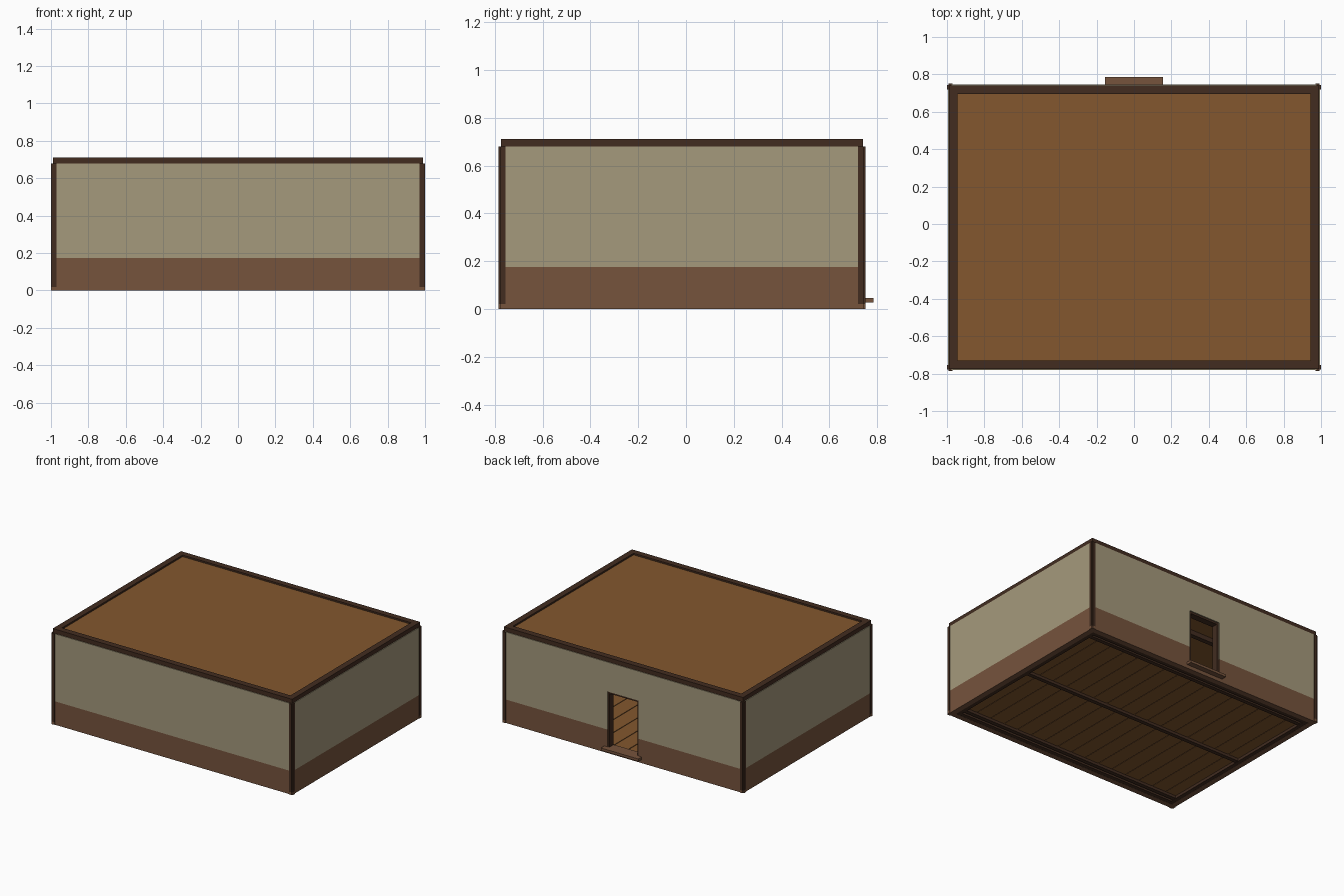
import bpy

if "Cube" in bpy.data.objects:
    bpy.data.objects.remove(bpy.data.objects["Cube"])


def material(name, rgb):
    m = bpy.data.materials.new(name)
    m.diffuse_color = [(c / 255) ** 2.2 for c in rgb] + [1]
    m.use_nodes = True
    m.node_tree.nodes["Principled BSDF"].inputs["Base Color"].default_value = m.diffuse_color
    return m


PLASTER = material("plaster", (163, 152, 123))
BASE = material("base_brown", (117, 84, 63))
DARK = material("dark_timber", (68, 48, 37))
WOOD = material("board_wood", (130, 88, 50))


def box(name, x, y, z, mat):
    """Box from (min, max) ranges on each axis."""
    v = [(a, b, c) for a in x for b in y for c in z]
    f = [(0, 1, 3, 2), (4, 6, 7, 5), (0, 4, 5, 1), (2, 3, 7, 6), (0, 2, 6, 4), (1, 5, 7, 3)]
    me = bpy.data.meshes.new(name)
    me.from_pydata(v, [], f)
    me.materials.append(mat)
    ob = bpy.data.objects.new(name, me)
    bpy.context.collection.objects.link(ob)
    return ob


def span(s, a, b):
    """Range mirrored to the side given by sign s."""
    return tuple(sorted((s * a, s * b)))


YC = -0.0175            # centre of the building in y
HY = 0.7675             # half depth to the outside of the posts
T = 0.04                # wall thickness
SPLIT, TOP = 0.175, 0.68
DOOR, HEAD, SILL = 0.13, 0.46, 0.045


def yspan(s, a, b):
    return tuple(sorted((YC + s * a, YC + s * b)))


# Two-tone walls
bands = (("wall_base", 0.0, SPLIT, BASE), ("wall_plaster", SPLIT, TOP, PLASTER))
for name, z0, z1, mat in bands:
    box("front_" + name, (-0.975, 0.975), yspan(-1, HY - 0.005 - T, HY - 0.005), (z0, z1), mat)
    for s in (-1, 1):
        box("side_" + name, span(s, 0.995 - T, 0.995), yspan(1, -HY + 0.03, HY - 0.03), (z0, z1), mat)
        # back wall on each side of the doorway
        box("back_" + name, span(s, DOOR, 0.975), yspan(1, HY - 0.005 - T, HY - 0.005),
            (z0, z1), mat)
back = yspan(1, HY - 0.005 - T, HY - 0.005)
box("wall_over_door", (-DOOR, DOOR), back, (HEAD, TOP), PLASTER)
box("wall_under_door", (-DOOR, DOOR), back, (0, SILL - 0.005), BASE)

# Corner posts: two boards each, on small base blocks
for sx in (-1, 1):
    for sy in (-1, 1):
        for name, z, mat in (("post_foot", (0, 0.02), BASE), ("corner_post", (0.02, TOP), DARK)):
            box(name, span(sx, 0.95, 0.993), yspan(sy, HY - 0.05, HY), z, mat).scale = (1, 1, 1)
            box(name + "_side", span(sx, 0.94, 1.0), yspan(sy, HY - 0.03, HY - 0.007), z, mat)

# Trim the front-facing post boards to the visible width
for ob in bpy.data.objects:
    if ob.name.startswith(("corner_post", "post_foot")) and "_side" not in ob.name:
        for v in ob.data.vertices:
            if abs(v.co.x) < 0.96:
                v.co.x = 0.97 if v.co.x > 0 else -0.97

# Roof panel, rim beams and ceiling beams
box("roof_panel", (-0.96, 0.96), yspan(1, -HY + 0.04, HY - 0.04), (0.685, 0.70), WOOD)
for s in (-1, 1):
    box("roof_rim_long", (-0.99, 0.99), yspan(s, HY - 0.055, HY - 0.01), (TOP, 0.712), DARK)
    box("roof_rim_side", span(s, 0.945, 0.99), yspan(1, -HY + 0.05, HY - 0.05), (TOP, 0.712), DARK)
    box("ceiling_beam", (-0.955, 0.955), yspan(s, 0.235, 0.27), (0.65, 0.685), DARK)

# Floor planks on joists, framed by sill beams
N = 16
W = 1.91 / N
for i in range(N):
    x = -0.955 + i * W
    box("floor_plank", (x + 0.003, x + W - 0.003), yspan(1, -HY + 0.045, HY - 0.045), (0.022, 0.036), WOOD)
box("floor_underlay", (-0.955, 0.955), yspan(1, -HY + 0.045, HY - 0.045), (0.024, 0.032), DARK)
for y in (-0.66, 0, 0.66):
    box("floor_joist", (-0.94, 0.94), (YC + y - 0.015, YC + y + 0.015), (0.002, 0.024), DARK)
for s in (-1, 1):
    box("sill_long", (-0.955, 0.955), yspan(s, HY - 0.075, HY - 0.045), (0.001, 0.024), DARK)
    box("sill_side", span(s, 0.925, 0.955), yspan(1, -HY + 0.075, HY - 0.075), (0.001, 0.024), DARK)

# Door frame, threshold and outside step
for s in (-1, 1):
    box("door_jamb", span(s, 0.115, DOOR), (0.69, 0.738), (SILL, HEAD), DARK)
box("door_lintel", (-0.115, 0.115), (0.69, 0.738), (HEAD - 0.015, HEAD), DARK)
box("door_threshold", (-DOOR, DOOR), (0.69, 0.745), (0.03, SILL), BASE)
box("door_step", (-0.155, 0.155), (0.745, 0.785), (0.027, 0.046), BASE)
